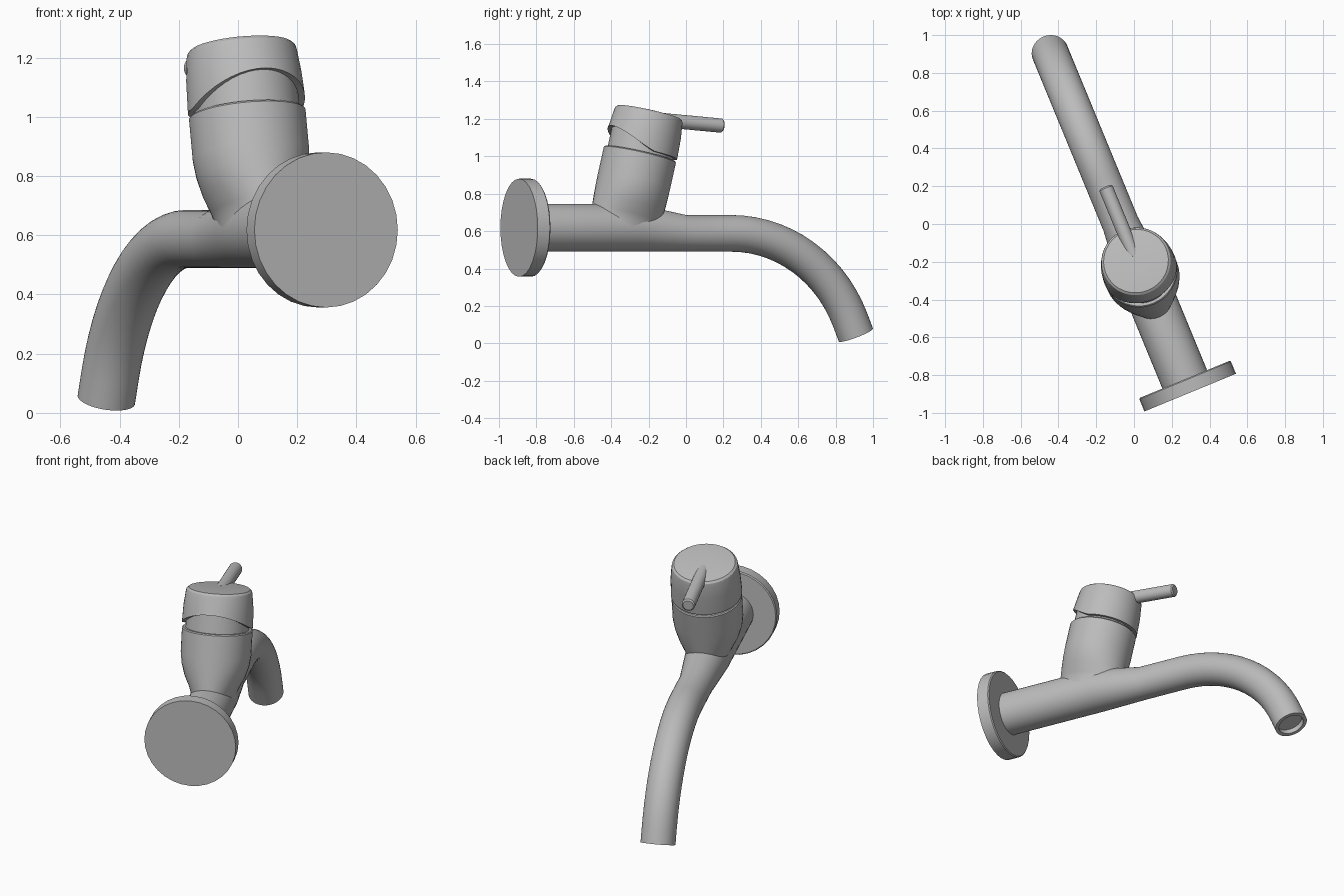
import bpy, bmesh
from math import sin, cos, pi, radians
from mathutils import Matrix, Vector

if "Cube" in bpy.data.objects:
    bpy.data.objects.remove(bpy.data.objects["Cube"])

SEG = 40
metal = bpy.data.materials.new("grey_metal")
metal.use_nodes = True
GREY = (0.5, 0.5, 0.5, 1)
metal.diffuse_color = GREY
metal.node_tree.nodes["Principled BSDF"].inputs["Base Color"].default_value = GREY

# Tap frame: y runs from the wall plate to the spout; body frame leans forward
TAP = Matrix.Translation((0.2975, -0.8925, 0.618)) @ Matrix.Rotation(radians(22.4), 4, 'Z')
BODY = TAP @ Matrix.Translation((0, 0.605, 0)) @ Matrix.Rotation(radians(-13.5), 4, 'X')


def loft(name, rings, frame):
    """Skin a list of point rings and close both ends."""
    bm = bmesh.new()
    loops = [[bm.verts.new(frame @ p) for p in ring] for ring in rings]
    for a, b in zip(loops, loops[1:]):
        n = len(a)
        for i in range(n):
            j = (i + 1) % n
            bm.faces.new((a[i], a[j], b[j], b[i]))
    bm.faces.new(loops[0])
    bm.faces.new(loops[-1])
    bmesh.ops.recalc_face_normals(bm, faces=bm.faces)
    mesh = bpy.data.meshes.new(name)
    bm.to_mesh(mesh)
    bm.free()
    mesh.materials.append(metal)
    obj = bpy.data.objects.new(name, mesh)
    bpy.context.collection.objects.link(obj)
    bpy.ops.object.select_all(action='DESELECT')
    obj.select_set(True)
    bpy.context.view_layer.objects.active = obj
    bpy.ops.object.shade_smooth_by_angle(angle=radians(30))
    return obj


def pipe_ring(y, z, r, pitch=0.0, n=SEG):
    """Ring across a pipe heading along y and dipping by pitch."""
    up = Vector((0, sin(pitch), cos(pitch)))
    side = Vector((1, 0, 0))
    return [Vector((0, y, z)) + r * (cos(2 * pi * i / n) * side + sin(2 * pi * i / n) * up)
            for i in range(n)]


def body_ring(t, rx, ry=None, wave=0.0):
    """Ring across the body axis; wave lifts its rear side."""
    ry = ry or rx
    ring = []
    for i in range(SEG):
        a = 2 * pi * i / SEG
        ring.append(Vector((rx * cos(a), ry * sin(a), t + wave * max(0, -sin(a)) ** 1.3)))
    return ring


# Wall plate
loft("wall_plate", [pipe_ring(y, 0, r, n=32) for y, r in
                    ((0, 0.262), (0.07, 0.262), (0.076, 0.256))], TAP)

# Spout: thick inlet, taper, straight run, bend, open tip
rings = [pipe_ring(y, z, r) for y, z, r in
         ((0.06, 0, 0.128), (0.67, 0, 0.128), (0.966, -0.03, 0.098))]
BEND, RADIUS, START, TAIL = radians(67.7), 0.744, 1.226, 0.088
STEPS = 14
for k in range(STEPS + 1):
    a = BEND * k / STEPS
    rings.append(pipe_ring(START + RADIUS * sin(a), -0.03 - RADIUS * (1 - cos(a)), 0.098, a))
end_y = START + RADIUS * sin(BEND)
end_z = -0.03 - RADIUS * (1 - cos(BEND))
for d, r in ((TAIL, 0.098), (TAIL, 0.076), (TAIL - 0.03, 0.076)):
    rings.append(pipe_ring(end_y + d * cos(BEND), end_z - d * sin(BEND), r, BEND))
loft("spout", rings, TAP)

# Valve body: narrows sideways to the pipe width at its foot
foot = ((0, 0.127), (0.045, 0.129), (0.075, 0.14), (0.135, 0.17),
        (0.2, 0.19), (0.26, 0.198), (0.4, 0.198))
rings = [body_ring(t, rx, 0.198) for t, rx in foot]
rings += [body_ring(0.406, 0.193), body_ring(0.406, 0.178), body_ring(0.56, 0.178)]
loft("valve_body", rings, BODY)

# Handle cap with raised rear lower edge
loft("handle_cap", [
    body_ring(0.42, 0.15, wave=0.095), body_ring(0.42, 0.2, wave=0.095),
    body_ring(0.53, 0.196), body_ring(0.61, 0.187), body_ring(0.624, 0.183),
    body_ring(0.634, 0.172), body_ring(0.639, 0.12), body_ring(0.641, 0.05)], BODY)

# Lever
DIP = radians(5)
loft("lever", [pipe_ring(0.78 + d * cos(DIP), 0.58 - d * sin(DIP), r, DIP, 24)
               for d, r in ((0, 0.038), (0.39, 0.038), (0.398, 0.03))], TAP)
